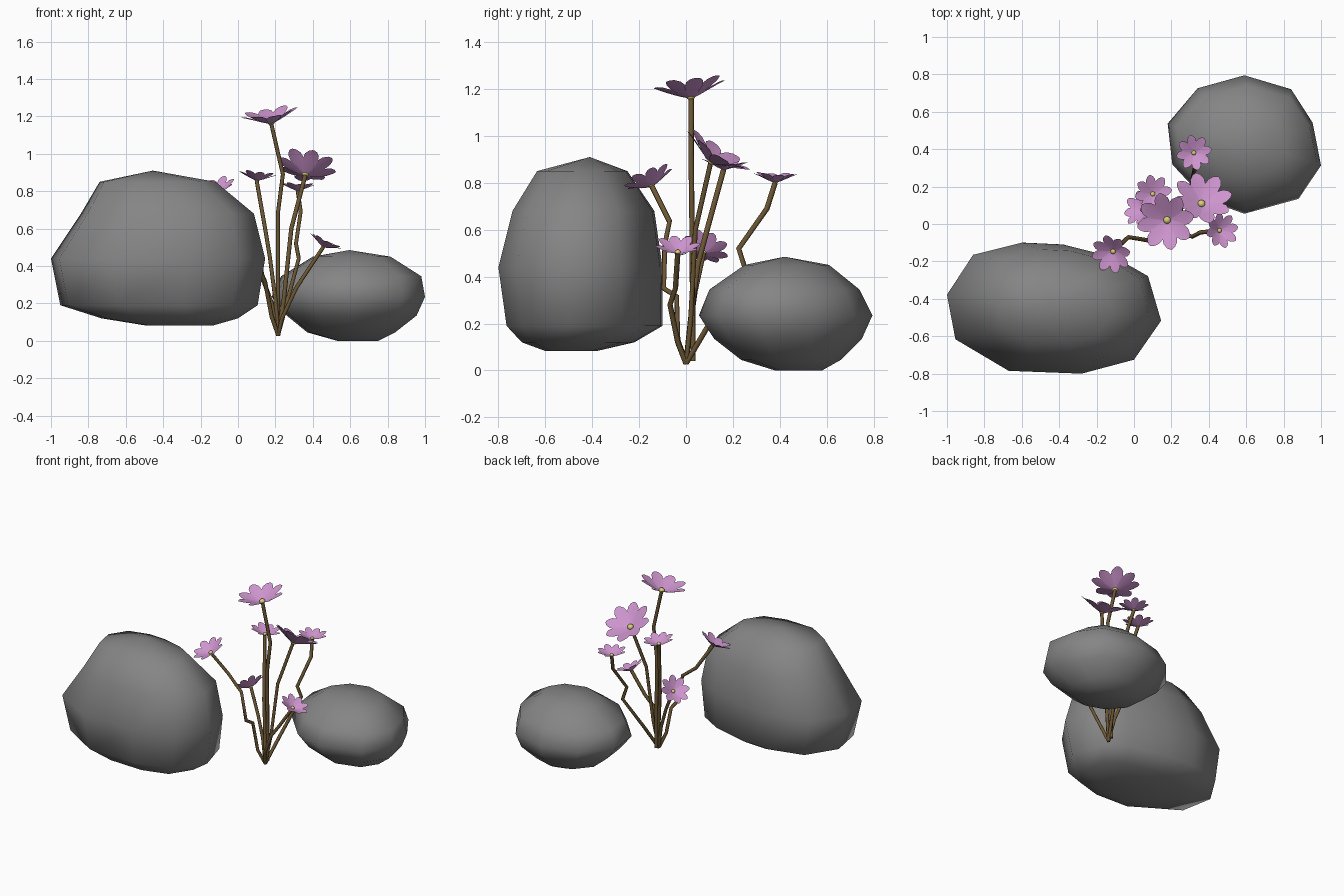
import bpy, bmesh, math
from mathutils import Vector

if "Cube" in bpy.data.objects:
    bpy.data.objects.remove(bpy.data.objects["Cube"])


def material(name, rgb):
    m = bpy.data.materials.new(name)
    m.diffuse_color = (*rgb, 1)
    m.use_nodes = True
    m.node_tree.nodes["Principled BSDF"].inputs["Base Color"].default_value = m.diffuse_color
    return m


GREY = material("stone_grey", (0.235, 0.235, 0.235))
PINK = material("petal_pink", (0.62, 0.30, 0.62))
YELLOW = material("pollen_yellow", (0.68, 0.62, 0.18))
BROWN = material("stem_brown", (0.15, 0.095, 0.035))


def finish(bm, name, mats, smooth=True):
    me = bpy.data.meshes.new(name)
    for f in bm.faces:
        f.smooth = smooth
    bm.to_mesh(me)
    bm.free()
    for m in mats:
        me.materials.append(m)
    ob = bpy.data.objects.new(name, me)
    bpy.context.collection.objects.link(ob)
    return ob


def rock(name, outline, levels, top):
    """Plan outline, fitted at each level into (z, x0, x1, y0, y1), closed by a top point."""
    xs, ys = [p[0] for p in outline], [p[1] for p in outline]
    ax, bx, ay, by = min(xs), max(xs), min(ys), max(ys)
    bm = bmesh.new()
    rings = []
    for z, x0, x1, y0, y1 in levels:
        rings.append([bm.verts.new((x0 + (x1 - x0) * (x - ax) / (bx - ax),
                                    y0 + (y1 - y0) * (y - ay) / (by - ay), z))
                      for x, y in outline])
    n = len(outline)
    for a, b in zip(rings, rings[1:]):
        for i in range(n):
            bm.faces.new((a[i], a[(i + 1) % n], b[(i + 1) % n], b[i]))
    bm.faces.new(rings[0][::-1])
    tip = bm.verts.new(top)
    for i in range(n):
        bm.faces.new((rings[-1][i], rings[-1][(i + 1) % n], tip))
    bmesh.ops.recalc_face_normals(bm, faces=bm.faces[:])
    return finish(bm, name, [GREY])


rock("large_rock",
     [(-1, -.37), (-.955, -.61), (-.67, -.78), (-.28, -.795), (0, -.72), (.145, -.51),
      (.075, -.27), (-.1, -.17), (-.38, -.10), (-.6, -.09), (-.86, -.155)],
     [(.083, -.50, -.13, -.60, -.38), (.12, -.73, .0, -.70, -.22), (.19, -.95, .105, -.765, -.10),
      (.44, -1, .145, -.80, -.10), (.68, -.84, .085, -.74, -.135), (.85, -.74, -.12, -.635, -.25)],
     (-.455, -.41, .91))
rock("small_rock",
     [(.59, .80), (.34, .73), (.18, .54), (.205, .32), (.38, .13), (.59, .055),
      (.88, .135), (1, .315), (.955, .545), (.84, .725)],
     [(0.0, .53, .75, .38, .58), (.045, .37, .84, .235, .66), (.135, .26, .955, .12, .75),
      (.235, .18, 1, .055, .795), (.345, .23, .98, .10, .74), (.45, .40, .815, .25, .61)],
     (.595, .42, .485))


def stem(name, pts):
    cu = bpy.data.curves.new(name, 'CURVE')
    cu.dimensions = '3D'
    cu.bevel_depth = 0.0115
    cu.bevel_resolution = 1
    cu.use_fill_caps = True
    sp = cu.splines.new('POLY')
    sp.points.add(len(pts) - 1)
    for p, co in zip(sp.points, pts):
        p.co = (*co, 1)
    cu.materials.append(BROWN)
    ob = bpy.data.objects.new(name, cu)
    bpy.context.collection.objects.link(ob)


def flower(name, centre, normal, r):
    """Eight cupped leaf-shaped petals around a small domed centre."""
    bm = bmesh.new()
    # distance from centre, half width, height (times r)
    prof = [(.04, .03, 0), (.3, .17, .10), (.55, .26, .21), (.78, .24, .31), (.93, .14, .37), (1, .03, .39)]
    for k in range(8):
        a = k * math.pi / 4 + .2
        lift = .05 * (k % 2)
        u, v = Vector((math.cos(a), math.sin(a), 0)), Vector((-math.sin(a), math.cos(a), 0))
        rows = []
        for d, w, h in prof:
            rows.append([bm.verts.new((u * d + v * s * w + Vector((0, 0, h + lift * d + .12 * w * abs(s)))) * r)
                         for s in (-1, 0, 1)])
        for p, q in zip(rows, rows[1:]):
            for i in (0, 1):
                bm.faces.new((p[i], q[i], q[i + 1], p[i + 1]))
    old = set(bm.faces)
    g = bmesh.ops.create_icosphere(bm, subdivisions=2, radius=.13 * r)
    for vert in g['verts']:
        vert.co.z = vert.co.z * .8 + .06 * r
    for f in bm.faces:
        if f not in old:
            f.material_index = 1
    ob = finish(bm, name, [PINK, YELLOW])
    ob.rotation_mode = 'QUATERNION'
    ob.rotation_quaternion = Vector((0, 0, 1)).rotation_difference(Vector(normal).normalized())
    ob.location = centre


B = (.215, 0, .03)
# name: stem path ending at the flower, flower facing, flower radius
plants = {
    "tall": ([(.215, .03, .04), (.213, .025, .68), (.24, .022, .89), (.178, .022, 1.16)],
             (-.16, -.14, 1), .155),
    "right": ([B, (.245, .02, .22), (.285, .04, .60), (.36, .105, .885)], (.12, .55, .85), .16),
    "middle": ([B, (.20, .02, .22), (.17, .05, .45), (.145, .09, .6), (.10, .16, .855)],
               (.1, .1, 1), .1),
    "low_left": ([B, (.18, .02, .2), (.13, .04, .34), (.05, .075, .5)], (-.65, .3, .7), .1),
    "back": ([B, (.26, .1, .2), (.325, .25, .44), (.31, .225, .52), (.335, .345, .69), (.32, .38, .80)],
             (.03, .03, 1), .095),
    "front_left": ([B, (.18, -.035, .13), (.145, -.04, .315), (.13, -.095, .35), (.09, -.09, .54),
                    (-.03, -.07, .635), (-.11, -.145, .785)], (-.3, -.38, .87), .11),
    "low_right": ([B, (.235, -.035, .12), (.31, -.068, .28), (.355, -.045, .35), (.455, -.035, .50)],
                  (.42, .02, .88), .095),
}
for name, (path, facing, radius) in plants.items():
    stem(name + "_stem", path)
    flower(name + "_flower", path[-1], facing, radius)
